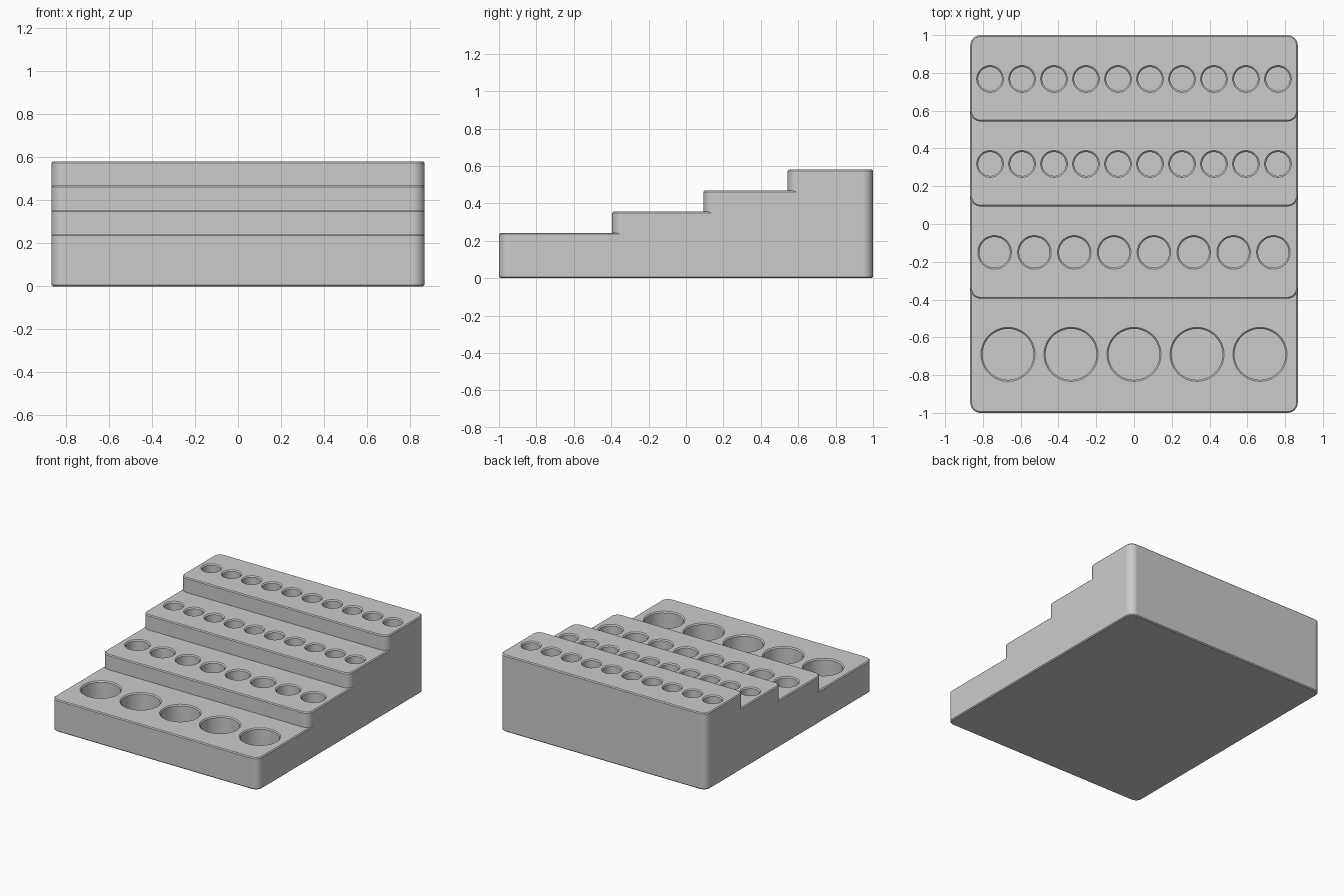
import bpy, bmesh, math

if "Cube" in bpy.data.objects:
    bpy.data.objects.remove(bpy.data.objects["Cube"])

HALF_W, CORNER, EDGE = 0.867, 0.055, 0.007
HOLE_DEPTH = 0.19

grey = bpy.data.materials.new("plain_grey")
grey.diffuse_color = (0.6, 0.6, 0.6, 1)
grey.use_nodes = True
grey.node_tree.nodes["Principled BSDF"].inputs["Base Color"].default_value = grey.diffuse_color


def outline(y0, y1, inset, round_back):
    """Counter-clockwise tier outline with rounded front (and optional back) corners."""
    cx, r, n = HALF_W - CORNER, CORNER - inset, 12

    def arc(x, y, start):
        return [(x + r * math.cos(math.radians(start + 90 * i / n)),
                 y + r * math.sin(math.radians(start + 90 * i / n))) for i in range(n + 1)]

    pts = arc(-cx, y0 + CORNER, 180) + arc(cx, y0 + CORNER, 270)
    if round_back:
        return pts + arc(cx, y1 - CORNER, 0) + arc(-cx, y1 - CORNER, 90)
    return pts + [(HALF_W - inset, y1), (-HALF_W + inset, y1)]


def loft(bm, rings):
    """Skin a closed stack of matching rings, capped at both ends."""
    loops = [[bm.verts.new(p) for p in ring] for ring in rings]
    n = len(loops[0])
    for a, b in zip(loops, loops[1:]):
        for i in range(n):
            j = (i + 1) % n
            bm.faces.new((a[i], a[j], b[j], b[i]))
    bm.faces.new(loops[0][::-1])
    bm.faces.new(loops[-1])


def make_object(name, bm):
    bmesh.ops.recalc_face_normals(bm, faces=bm.faces[:])
    mesh = bpy.data.meshes.new(name)
    bm.to_mesh(mesh)
    bm.free()
    mesh.materials.append(grey)
    obj = bpy.data.objects.new(name, mesh)
    bpy.context.collection.objects.link(obj)
    return obj


def make_tier(name, y0, y1, height, round_back):
    bm = bmesh.new()
    steps = [(0, EDGE), (EDGE, 0), (height - EDGE, 0), (height, EDGE)]
    loft(bm, [[(x, y, z) for x, y in outline(y0, y1, d, round_back)] for z, d in steps])
    return make_object(name, bm)


def make_hole_row(name, count, x_end, y, radius, top):
    """Row of round pockets with a chamfered mouth."""
    c, n = 0.008, 48
    profile = [(radius, top - HOLE_DEPTH), (radius, top - c), (radius + 2 * c, top + c)]
    bm = bmesh.new()
    for k in range(count):
        x = -x_end + 2 * x_end * k / (count - 1)
        loft(bm, [[(x + r * math.cos(math.tau * i / n), y + r * math.sin(math.tau * i / n), z)
                   for i in range(n)] for r, z in profile])
    return make_object(name, bm)


# name, front y, height, hole count, outermost hole x, hole row y, hole radius
tiers = [
    ("front_tier", -1.0, 0.242, 5, 0.667, -0.69, 0.135),
    ("second_tier", -0.395, 0.355, 8, 0.738, -0.15, 0.081),
    ("third_tier", 0.093, 0.468, 10, 0.762, 0.318, 0.063),
    ("back_tier", 0.543, 0.58, 10, 0.762, 0.768, 0.063),
]

for i, (name, y0, height, count, x_end, row_y, radius) in enumerate(tiers):
    last = i == len(tiers) - 1
    y1 = 1.0 if last else tiers[i + 1][1] + CORNER   # tucks under the next tier's corners
    tier = make_tier(name, y0, y1, height, last)
    cutter = make_hole_row(name + "_holes", count, x_end, row_y, radius, height)

    # Cut the pockets and bake the result
    cut = tier.modifiers.new("holes", 'BOOLEAN')
    cut.operation, cut.solver, cut.object = 'DIFFERENCE', 'EXACT', cutter
    evaluated = tier.evaluated_get(bpy.context.evaluated_depsgraph_get())
    baked = bpy.data.meshes.new_from_object(evaluated)
    tier.modifiers.clear()
    tier.data = baked
    bpy.data.objects.remove(cutter)

    # Smooth round walls, keep rims and edges crisp
    bpy.ops.object.select_all(action='DESELECT')
    tier.select_set(True)
    bpy.context.view_layer.objects.active = tier
    bpy.ops.object.shade_smooth_by_angle(angle=math.radians(30))
    flat = tier.modifiers.new("weighted_normals", 'WEIGHTED_NORMAL')
    flat.keep_sharp = True
